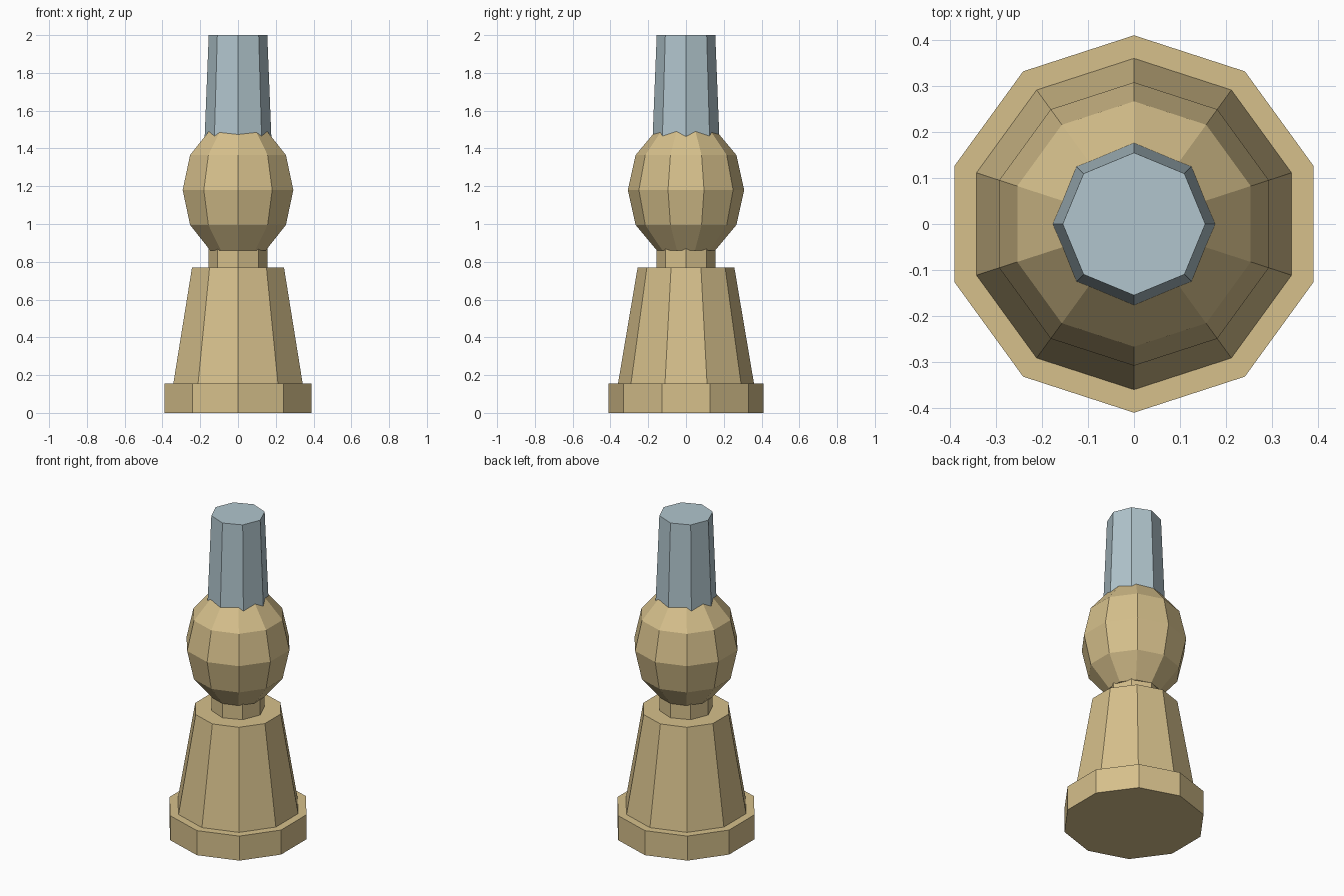
import bpy
import bmesh
from math import sin, cos, pi, radians

if "Cube" in bpy.data.objects:
    bpy.data.objects.remove(bpy.data.objects["Cube"], do_unlink=True)


def make_material(name, rgb):
    mat = bpy.data.materials.new(name)
    mat.use_nodes = True
    mat.diffuse_color = (*rgb, 1)
    mat.node_tree.nodes["Principled BSDF"].inputs["Base Color"].default_value = (*rgb, 1)
    return mat


def turned(name, profile, sides, mat):
    """Closed, flat-faced turned part from (radius, height) pairs, one corner on +y."""
    bm = bmesh.new()
    rings = []
    for r, z in profile:
        angles = [pi / 2 + 2 * pi * i / sides for i in range(sides)]
        rings.append([bm.verts.new((r * cos(a), r * sin(a), z)) for a in angles])
    for low, high in zip(rings, rings[1:]):
        for i in range(sides):
            j = (i + 1) % sides
            bm.faces.new((low[i], low[j], high[j], high[i]))
    bm.faces.new(rings[0][::-1])
    bm.faces.new(rings[-1])
    mesh = bpy.data.meshes.new(name)
    bm.to_mesh(mesh)
    bm.free()
    mesh.materials.append(mat)
    obj = bpy.data.objects.new(name, mesh)
    bpy.context.collection.objects.link(obj)
    return obj


tan = make_material("tan", (0.67, 0.525, 0.26))
pale_blue = make_material("pale_blue", (0.44, 0.56, 0.61))

# Foot and tapered pedestal
turned("foot", [(0.41, 0), (0.41, 0.155)], 10, tan)
turned("pedestal", [(0.36, 0.155), (0.256, 0.77)], 10, tan)

# Narrow neck below the bulb
turned("neck", [(0.155, 0.77), (0.155, 0.95)], 8, tan)

# Faceted bulb, slightly taller than wide
bulb = [(0.308 * cos(radians(a)), 1.18 + 0.37 * sin(radians(a)))
        for a in range(-60, 61, 30)]
turned("bulb", bulb, 10, tan)

# Tapered upper stem
turned("upper_stem", [(0.179, 1.4), (0.155, 2)], 8, pale_blue)
